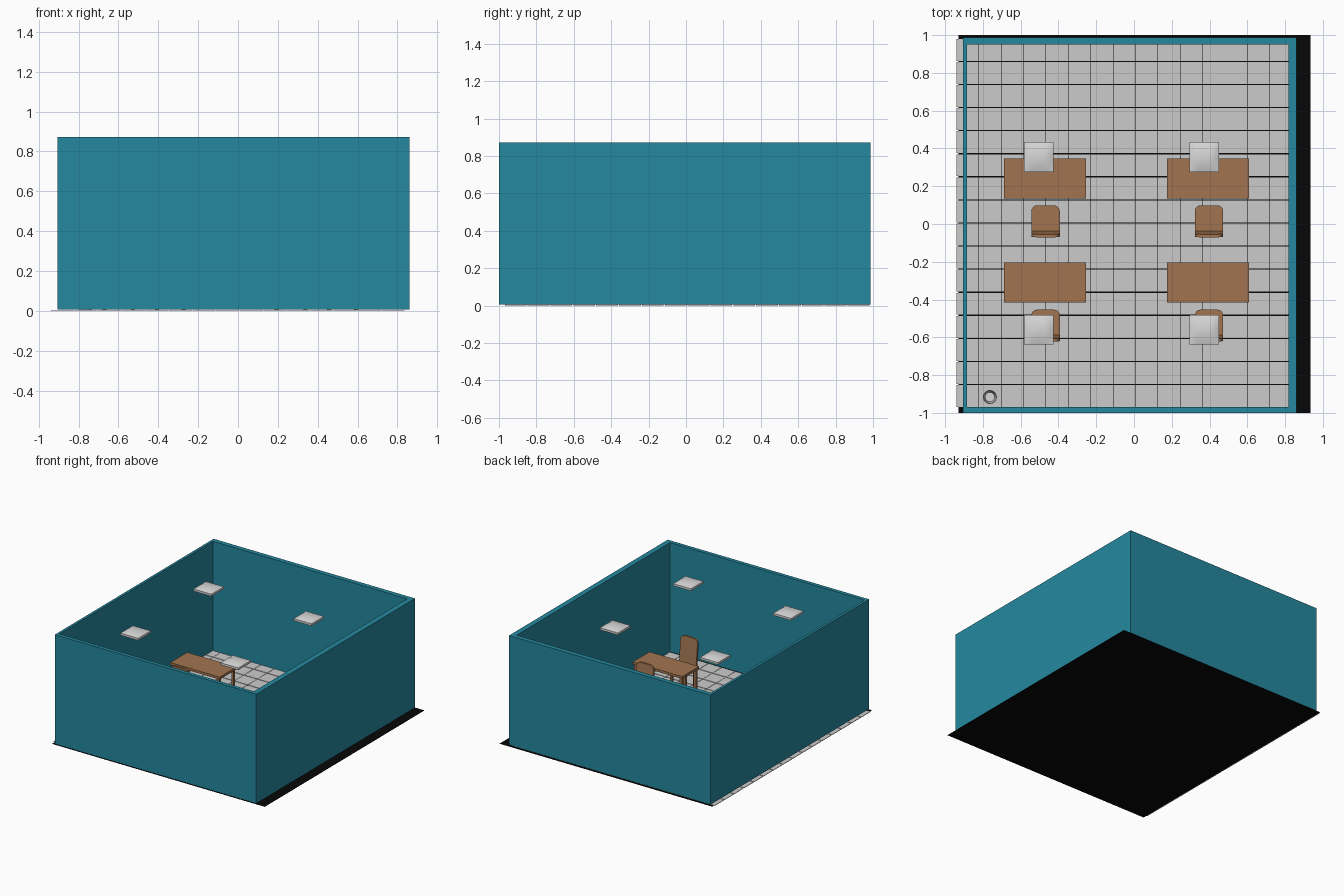
import bpy, bmesh, math
from mathutils import Vector

if "Cube" in bpy.data.objects:
    bpy.data.objects.remove(bpy.data.objects["Cube"])


def material(name, rgb):
    m = bpy.data.materials.new(name)
    m.diffuse_color = (*rgb, 1)
    m.use_nodes = True
    m.node_tree.nodes["Principled BSDF"].inputs["Base Color"].default_value = m.diffuse_color
    return m


TEAL = material("teal wall", (0.018, 0.25, 0.35))
BLACK = material("black grout", (0.002, 0.002, 0.002))
GREY = material("light grey tile", (0.60, 0.60, 0.60))
WOOD = material("brown wood", (0.36, 0.175, 0.08))
SILVER = material("silver", (0.68, 0.68, 0.68))


def finish(name, bm, mat, smooth=False):
    bmesh.ops.recalc_face_normals(bm, faces=bm.faces)
    me = bpy.data.meshes.new(name)
    bm.to_mesh(me)
    bm.free()
    me.materials.append(mat)
    ob = bpy.data.objects.new(name, me)
    bpy.context.collection.objects.link(ob)
    if smooth:
        bpy.ops.object.select_all(action='DESELECT')
        ob.select_set(True)
        bpy.context.view_layer.objects.active = ob
        bpy.ops.object.shade_smooth_by_angle(angle=math.radians(40))
    return ob


def add_box(bm, x0, x1, y0, y1, z0, z1):
    verts = bmesh.ops.create_cube(bm, size=1)["verts"]
    for v in verts:
        v.co = Vector(((x0 + x1) / 2 + v.co.x * (x1 - x0),
                       (y0 + y1) / 2 + v.co.y * (y1 - y0),
                       (z0 + z1) / 2 + v.co.z * (z1 - z0)))
    return verts


def box(name, mat, *b):
    bm = bmesh.new()
    add_box(bm, *b)
    return finish(name, bm, mat)


def rounded_slab(bm, w, d, t, r, front_only):
    """Slab w by d, thickness t, centred; corners rounded at +y (or all)."""
    pts = []
    for i, (sx, sy) in enumerate(((1, 1), (-1, 1), (-1, -1), (1, -1))):
        if front_only and sy < 0:
            pts.append((sx * w / 2, sy * d / 2))
            continue
        for k in range(6):
            a = math.radians(90 * i + 18 * k)
            pts.append((sx * (w / 2 - r) + r * math.cos(a),
                        sy * (d / 2 - r) + r * math.sin(a)))
    f = bm.faces.new([bm.verts.new((x, y, -t / 2)) for x, y in pts])
    ext = bmesh.ops.extrude_face_region(bm, geom=[f])["geom"]
    top = [g for g in ext if isinstance(g, bmesh.types.BMVert)]
    bmesh.ops.translate(bm, verts=top, vec=(0, 0, t))
    return list(f.verts) + top


# Floor plane with a grid of tiles
bm = bmesh.new()
bm.faces.new([bm.verts.new(p) for p in
              ((-0.93, -1, 0), (0.935, -1, 0), (0.935, 1, 0), (-0.93, 1, 0))])
finish("floor_base", bm, BLACK)
bm = bmesh.new()
PX, PY = 0.1185, 0.1222
for i in range(15):
    for j in range(16):
        x, y = -0.94 + i * PX, -0.972 + j * PY
        add_box(bm, x + 0.001, x + PX - 0.0015, y + 0.003, y + PY - 0.003, 0.001, 0.005)
finish("floor_tiles", bm, GREY)

# Four walls as one open ring
bm = bmesh.new()
outer = ((-0.905, -1), (0.86, -1), (0.86, 0.987), (-0.905, 0.987))
inner = ((-0.885, -0.97), (0.818, -0.97), (0.818, 0.95), (-0.885, 0.95))
rings = [[bm.verts.new((x, y, z)) for x, y in pts]
         for pts, z in ((outer, 0.006), (outer, 0.872), (inner, 0.872), (inner, 0.006))]
for k in range(4):
    a, b = rings[k], rings[(k + 1) % 4]
    for i in range(4):
        j = (i + 1) % 4
        bm.faces.new((a[i], a[j], b[j], b[i]))
finish("walls", bm, TEAL)


def desk(name, cx, cy):
    w, d = 0.217, 0.106
    box(name + "_top", WOOD, cx - w, cx + w, cy - d, cy + d, 0.256, 0.275)
    bm = bmesh.new()
    for sx in (-1, 1):
        for sy in (-1, 1):
            x, y = cx + sx * (w - 0.018), cy + sy * (d - 0.018)
            add_box(bm, x - 0.01, x + 0.01, y - 0.01, y + 0.01, 0.005, 0.256)
    finish(name + "_legs", bm, WOOD)


def chair(name, cx, cy):
    # Seat with rounded front corners
    bm = bmesh.new()
    vs = rounded_slab(bm, 0.15, 0.155, 0.02, 0.03, True)
    bmesh.ops.translate(bm, verts=vs, vec=(cx, cy + 0.006, 0.16))
    finish(name + "_seat", bm, WOOD, True)
    # Leaning backrest with rounded top
    bm = bmesh.new()
    vs = rounded_slab(bm, 0.15, 0.215, 0.016, 0.035, True)
    for v in vs:
        h = v.co.y + 0.1075
        v.co = Vector((cx + v.co.x, cy - 0.058 - v.co.z - 0.09 * h, 0.16 + h))
    finish(name + "_backrest", bm, WOOD, True)
    # Four legs
    bm = bmesh.new()
    for sx in (-1, 1):
        for sy in (-1, 1):
            x, y = cx + sx * 0.06, cy + 0.004 + sy * 0.06
            add_box(bm, x - 0.009, x + 0.009, y - 0.009, y + 0.009, 0.005, 0.152)
    finish(name + "_legs", bm, WOOD)


def lamp(name, cx, cy):
    # Square panel: flat tray below, softly domed cover above
    bm = bmesh.new()
    n = 8
    s = 0.157
    bmesh.ops.create_grid(bm, x_segments=n, y_segments=n, size=s / 2)
    for v in bm.verts:
        u, w = 2 * v.co.x / s, 2 * v.co.y / s
        v.co = Vector((cx + v.co.x, cy + v.co.y,
                       0.832 + 0.014 * (1 - u ** 4) * (1 - w * w)))
    rim = bmesh.ops.extrude_edge_only(bm, edges=[e for e in bm.edges if e.is_boundary])["geom"]
    for v in rim:
        if isinstance(v, bmesh.types.BMVert):
            v.co.z = 0.815
    bmesh.ops.holes_fill(bm, edges=[e for e in bm.edges if e.is_boundary], sides=0)
    finish(name, bm, SILVER, True)


# Two columns by two rows of furniture and lamps
for side, dx, lx in (("left", -0.472, -0.505), ("right", 0.393, 0.372)):
    for row, dy, cy, ly in (("back", 0.242, 0.015, 0.355), ("front", -0.309, -0.537, -0.56)):
        desk(f"{side}_{row}_desk", dx, dy)
        chair(f"{side}_{row}_chair", dx + 0.004, cy)
        lamp(f"{side}_{row}_ceiling_lamp", lx, ly)

# Waste bin: open tapered shell in the corner
bm = bmesh.new()
profile = ((0.028, 0.005), (0.037, 0.11), (0.034, 0.11), (0.025, 0.01))
rings = [[bm.verts.new((-0.763 + r * math.cos(k * math.tau / 24),
                        -0.916 + r * math.sin(k * math.tau / 24), z)) for k in range(24)]
         for r, z in profile]
for a, b in zip(rings, rings[1:]):
    for i in range(24):
        j = (i + 1) % 24
        bm.faces.new((a[i], a[j], b[j], b[i]))
bm.faces.new(rings[0])
bm.faces.new(rings[-1])
finish("waste_bin", bm, SILVER, True)
